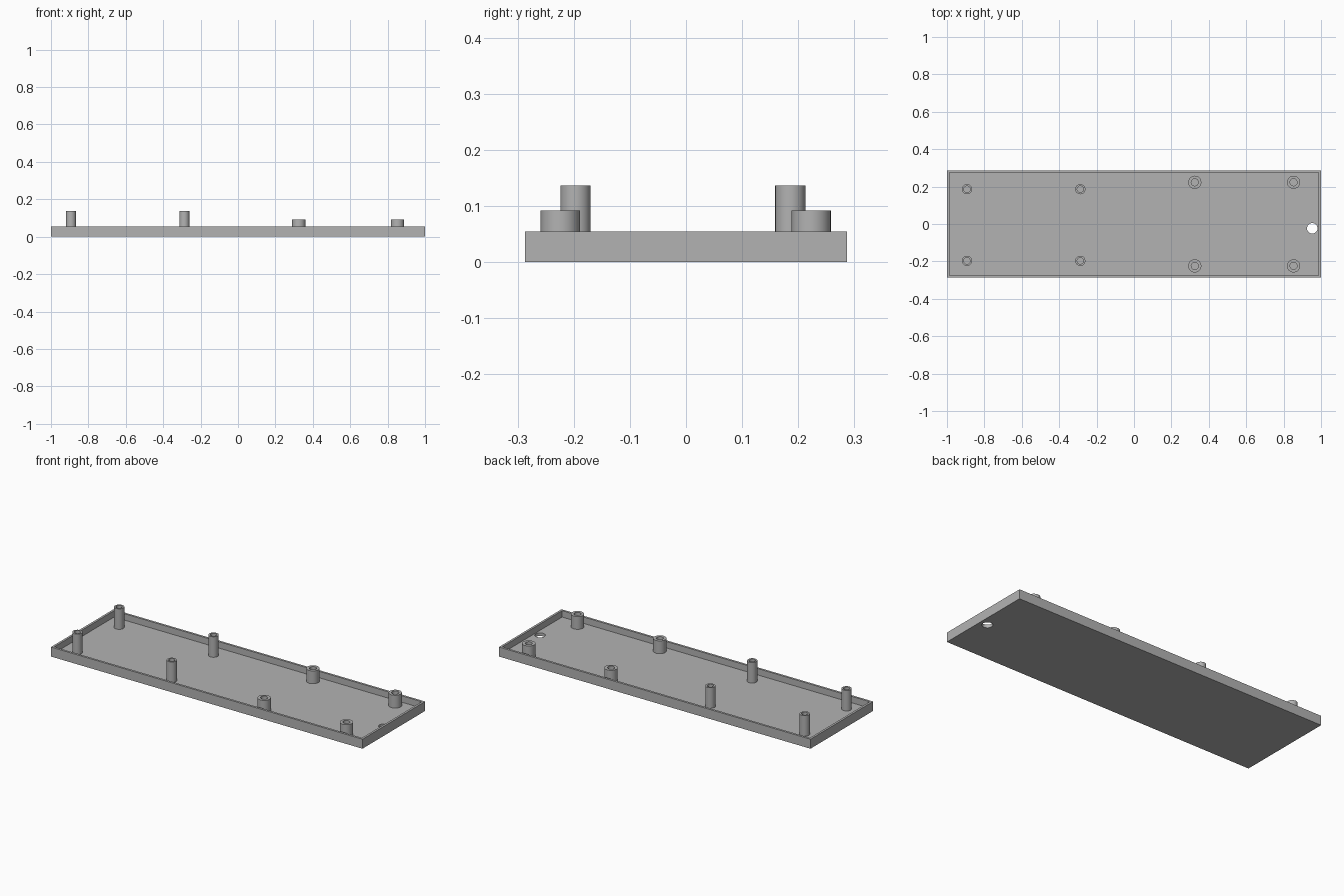
import bpy
import bmesh
from math import radians
from mathutils import Matrix, Vector

if "Cube" in bpy.data.objects:
    bpy.data.objects.remove(bpy.data.objects["Cube"], do_unlink=True)

HALF_X, HALF_Y, RIM = 1.0, 0.287, 0.055
WALL = FLOOR = 0.018

grey = bpy.data.materials.new("plain grey")
grey.use_nodes = True
grey.diffuse_color = (0.45, 0.45, 0.45, 1)
grey.node_tree.nodes["Principled BSDF"].inputs["Base Color"].default_value = grey.diffuse_color


def add_object(name, bm):
    bmesh.ops.recalc_face_normals(bm, faces=bm.faces)
    mesh = bpy.data.meshes.new(name)
    bm.to_mesh(mesh)
    bm.free()
    mesh.materials.append(grey)
    obj = bpy.data.objects.new(name, mesh)
    bpy.context.collection.objects.link(obj)
    return obj


def smooth(obj):
    bpy.ops.object.select_all(action="DESELECT")
    obj.select_set(True)
    bpy.context.view_layer.objects.active = obj
    bpy.ops.object.shade_smooth_by_angle(angle=radians(30))


# Open tray: a block with its top inset and pushed down to the floor
bm = bmesh.new()
size = Matrix.Diagonal((2 * HALF_X, 2 * HALF_Y, RIM, 1))
bmesh.ops.create_cube(bm, size=1, matrix=Matrix.Translation((0, 0, RIM / 2)) @ size)
top = max(bm.faces, key=lambda f: f.calc_center_median().z)
bmesh.ops.inset_region(bm, faces=[top], thickness=WALL)
inner = bmesh.ops.extrude_discrete_faces(bm, faces=[top])["faces"][0]
bmesh.ops.translate(bm, verts=inner.verts, vec=(0, 0, FLOOR - RIM))
tray = add_object("tray", bm)

# Round cable hole through the floor
bm = bmesh.new()
bmesh.ops.create_cone(bm, cap_ends=True, segments=48, radius1=0.028, radius2=0.028,
                      depth=0.1, matrix=Matrix.Translation((0.953, -0.023, 0)))
cutter = add_object("hole_cutter", bm)
cutter.hide_render = True
cut = tray.modifiers.new("cable hole", "BOOLEAN")
cut.operation = "DIFFERENCE"
cut.solver = "EXACT"
cut.object = cutter
bpy.context.view_layer.objects.active = tray
bpy.ops.object.modifier_apply(modifier=cut.name)
bpy.data.objects.remove(cutter, do_unlink=True)
smooth(tray)


# Hollow posts: a wall profile turned around its own axis
def post(name, x, y, outer, bore, height):
    bm = bmesh.new()
    profile = [(outer, FLOOR), (outer, height), (bore, height), (bore, FLOOR)]
    verts = [bm.verts.new((r, 0, z)) for r, z in profile]
    edges = [bm.edges.new(pair) for pair in zip(verts, verts[1:])]
    bmesh.ops.spin(bm, geom=verts + edges, cent=(0, 0, 0), axis=(0, 0, 1),
                   angle=radians(360), steps=48, use_merge=True)
    bmesh.ops.remove_doubles(bm, verts=bm.verts, dist=0.0001)
    bmesh.ops.translate(bm, verts=bm.verts, vec=Vector((x, y, 0)))
    smooth(add_object(name, bm))


for end, x in (("right", -0.893), ("middle", -0.287)):
    for side, y in (("front", -0.197), ("back", 0.186)):
        post(f"tall_post_{end}_{side}", x, y, 0.027, 0.017, 0.137)

for end, x in (("middle", 0.325), ("left", 0.853)):
    for side, y in (("front", -0.224), ("back", 0.223)):
        post(f"short_post_{end}_{side}", x, y, 0.035, 0.019, 0.092)
